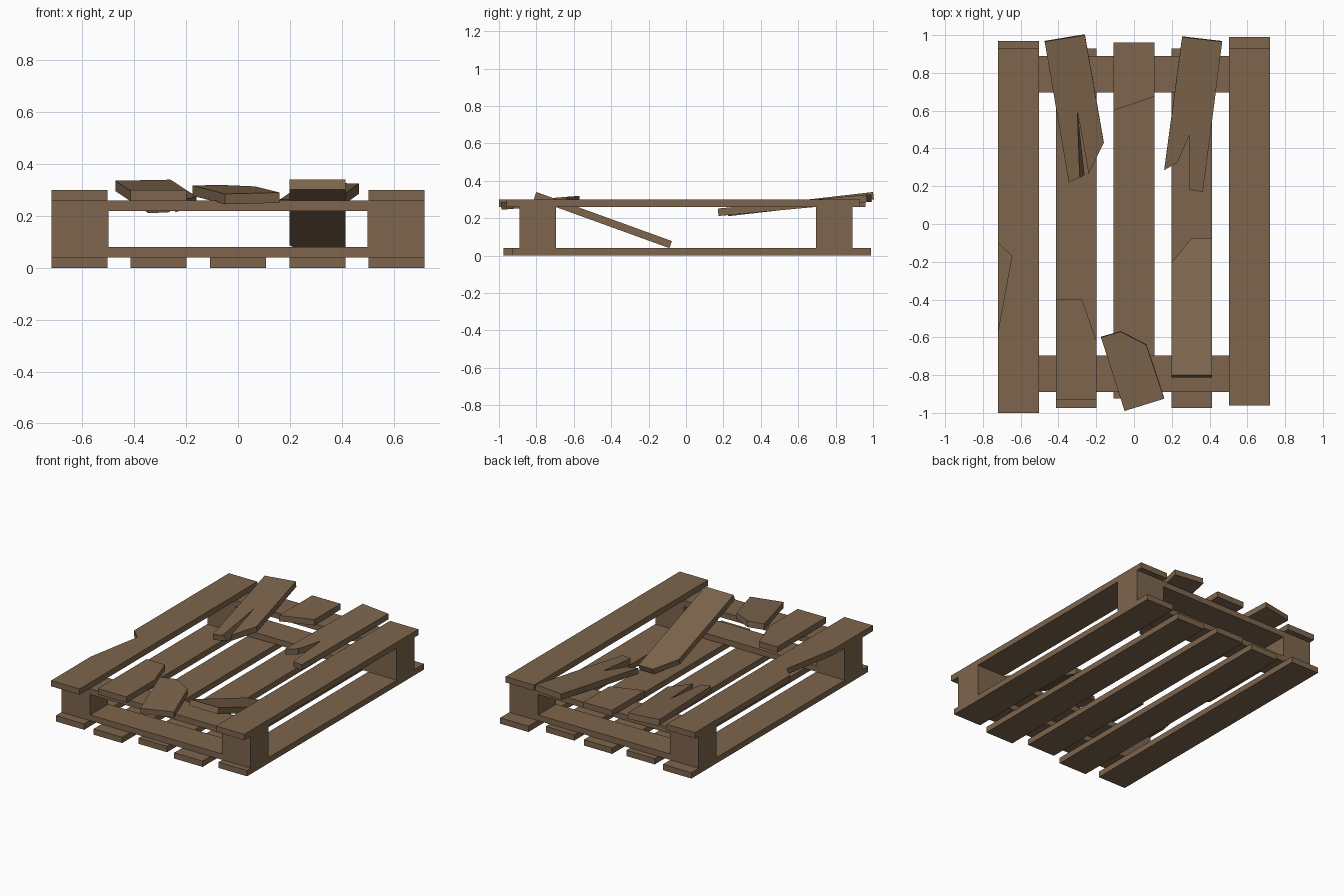
import bpy, bmesh, math

if "Cube" in bpy.data.objects:
    bpy.data.objects.remove(bpy.data.objects["Cube"])

wood = bpy.data.materials.new("weathered brown wood")
wood.diffuse_color = (0.205, 0.130, 0.073, 1)
wood.use_nodes = True
wood.node_tree.nodes["Principled BSDF"].inputs["Base Color"].default_value = wood.diffuse_color

T = 0.04          # plank thickness
W = 0.108         # half plank width


def plank(name, outline, z, y0=0.0, slope=0.0, thick=T, under=None):
    """Slab from a top-view outline. Its top passes through height z at y0
    and rises along y by slope; 'under' moves single points of the underside."""
    under = under or {}
    a = math.atan(slope)
    ny, nz = -math.sin(a), math.cos(a)
    bm = bmesh.new()
    top, bot = [], []
    for i, (x, y) in enumerate(outline):
        top.append(bm.verts.new((x, y, z + (y - y0) * slope)))
        bx, by = under.get(i, (x, y))
        bot.append(bm.verts.new((bx, by - ny * thick,
                                 z + (by - y0) * slope - nz * thick)))
    bm.faces.new(top)
    bm.faces.new(bot[::-1])
    n = len(top)
    for i in range(n):
        j = (i + 1) % n
        bm.faces.new((top[i], bot[i], bot[j], top[j]))
    bmesh.ops.recalc_face_normals(bm, faces=bm.faces[:])
    me = bpy.data.meshes.new(name)
    bm.to_mesh(me)
    bm.free()
    me.materials.append(wood)
    ob = bpy.data.objects.new(name, me)
    bpy.context.collection.objects.link(ob)
    return ob


def rect(x0, x1, y0, y1):
    return [(x0, y0), (x1, y0), (x1, y1), (x0, y1)]


# bottom boards
for i, (x, ya, yb) in enumerate([(-0.612, -0.95, 0.97), (-0.306, -0.975, 0.93),
                                 (0, -0.925, 0.955), (0.306, -0.975, 0.93),
                                 (0.612, -0.93, 0.99)]):
    plank(f"bottom_board_{i + 1}", rect(x - W, x + W, ya, yb), T)

# corner blocks and cross boards at both ends
for end, ya, yb in (("front", -0.89, -0.695), ("back", 0.695, 0.89)):
    plank(f"{end}_left_block", rect(-0.72, -0.5, ya, yb), 0.26, thick=0.22)
    plank(f"{end}_right_block", rect(0.5, 0.72, ya, yb), 0.26, thick=0.22)
    plank(f"{end}_lower_cross_board", rect(-0.5, 0.5, ya, yb), 0.08)
    plank(f"{end}_upper_cross_board", rect(-0.5, 0.5, ya, yb), 0.26)

# outer top boards, the left one with a chipped edge
plank("top_board_right", rect(0.504, 0.72, -0.96, 0.93), 0.30)
plank("top_board_left_chipped",
      [(-0.72, -1.0), (-0.504, -1.0), (-0.504, 0.93), (-0.72, 0.93),
       (-0.72, -0.10), (-0.647, -0.17), (-0.72, -0.57)], 0.30)

# broken boards still lying flat
plank("broken_board_front_left",
      [(-0.414, -0.93), (-0.198, -0.93), (-0.198, -0.62),
       (-0.275, -0.40), (-0.414, -0.40)], 0.30)
plank("broken_board_back_middle",
      [(-0.108, 0.60), (0.108, 0.675), (0.108, 0.96), (-0.108, 0.96)], 0.30)

# loose, tilted pieces
plank("loose_board_back_left",
      [(-0.473, 0.965), (-0.345, 0.22), (-0.287, 0.245), (-0.30, 0.60),
       (-0.24, 0.265), (-0.16, 0.43), (-0.26, 1.0)],
      0.34, 1.0, 0.115, under={2: (-0.262, 0.255)})
plank("loose_board_back_right",
      [(0.255, 0.99), (0.16, 0.285), (0.23, 0.325), (0.295, 0.475),
       (0.295, 0.18), (0.365, 0.17), (0.467, 0.965)],
      0.328, 0.99, 0.093)
plank("loose_board_front_middle",
      [(-0.175, -0.60), (-0.05, -0.99), (0.16, -0.925),
       (0.065, -0.64), (-0.07, -0.57)],
      0.285, -0.99, 0.083)
plank("fallen_board_front_right",
      [(0.198, -0.80), (0.414, -0.80), (0.414, -0.075),
       (0.305, -0.075), (0.198, -0.205)],
      0.34, -0.80, -0.362)
